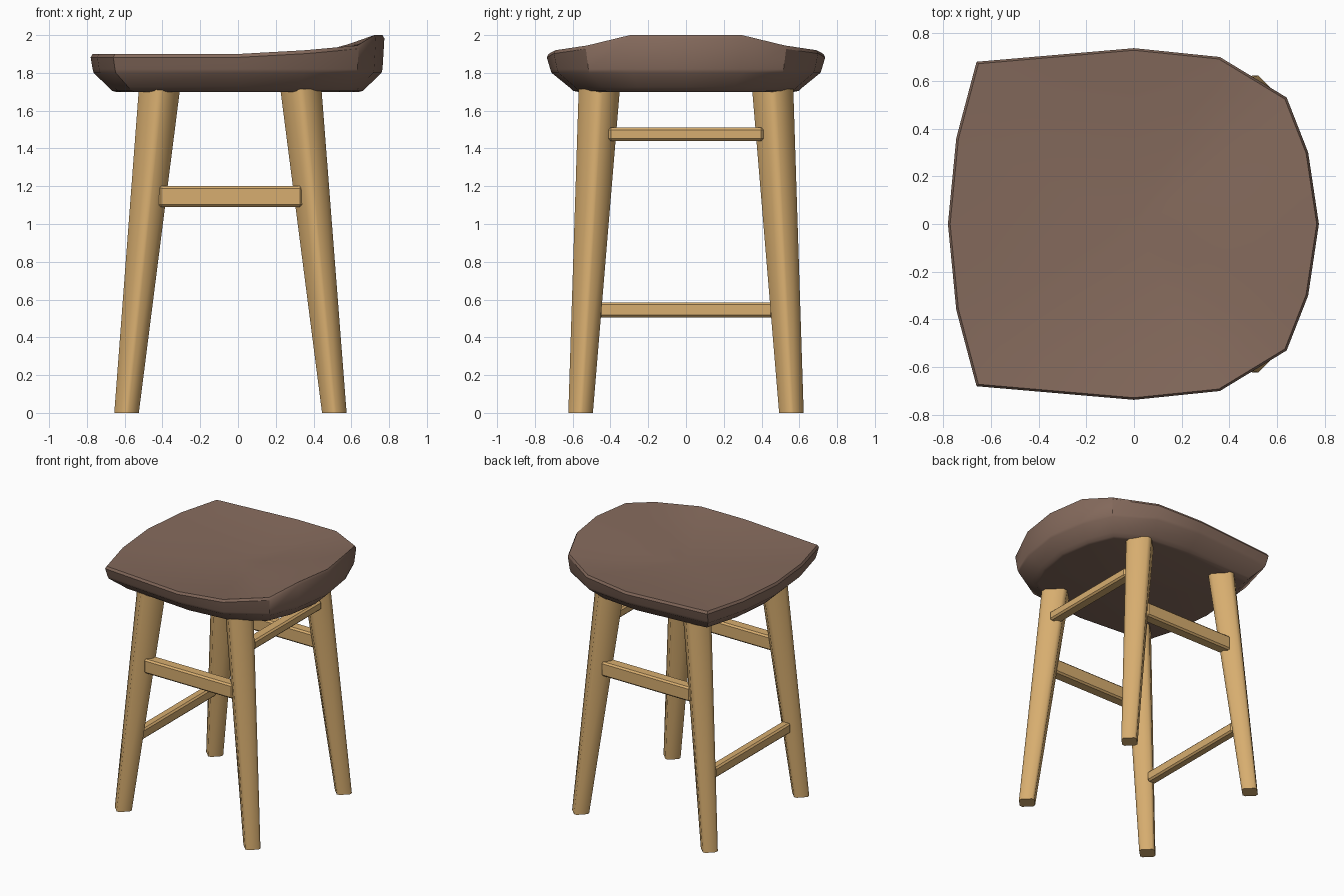
import bpy, bmesh, math
from mathutils import Vector

if "Cube" in bpy.data.objects:
    bpy.data.objects.remove(bpy.data.objects["Cube"])


def material(name, color):
    m = bpy.data.materials.new(name)
    m.diffuse_color = color
    m.use_nodes = True
    m.node_tree.nodes["Principled BSDF"].inputs["Base Color"].default_value = m.diffuse_color
    return m


SEAT = material("dark_leather", (0.235, 0.145, 0.108, 1))
WOOD = material("light_wood", (0.68, 0.42, 0.16, 1))


def loft(name, rings, mat, angle, start=None, end=None):
    """Skin a list of equal-length rings; ends close to a point or an n-gon."""
    bm = bmesh.new()
    rows = [[bm.verts.new(p) for p in r] for r in rings]
    n = len(rows[0])
    for a, b in zip(rows, rows[1:]):
        for i in range(n):
            j = (i + 1) % n
            bm.faces.new((a[i], a[j], b[j], b[i]))
    for row, tip in ((rows[0], start), (rows[-1], end)):
        if tip is None:
            bm.faces.new(row)
        else:
            c = bm.verts.new(tip)
            for i in range(n):
                bm.faces.new((row[i], row[(i + 1) % n], c))
    bmesh.ops.recalc_face_normals(bm, faces=bm.faces)
    me = bpy.data.meshes.new(name)
    bm.to_mesh(me)
    bm.free()
    ob = bpy.data.objects.new(name, me)
    bpy.context.collection.objects.link(ob)
    me.materials.append(mat)
    bpy.ops.object.select_all(action='DESELECT')
    ob.select_set(True)
    bpy.context.view_layer.objects.active = ob
    bpy.ops.object.shade_smooth_by_angle(angle=math.radians(angle))
    return ob


# Seat: half outline with rim height, mirrored across y = 0
half = [(0.775, 0, 2.0), (0.73, 0.30, 2.0), (0.64, 0.53, 1.945), (0.36, 0.70, 1.92),
        (0, 0.737, 1.90), (-0.66, 0.68, 1.90), (-0.745, 0.36, 1.90), (-0.78, 0, 1.90)]
outline = half + [(x, -y, z) for x, y, z in half[-2:0:-1]]

rings = []
# underside and rounded wall: x scale, y scale, height
for sx, sy, z in [(0.83, 0.78, 1.70), (0.855, 0.81, 1.705), (0.88, 0.84, 1.725), (0.98, 0.965, 1.80), (0.987, 0.975, 1.82)]:
    rings.append([(x * sx, y * sy, z) for x, y, _ in outline])
rings.append([(x, y, h - 0.018) for x, y, h in outline])
# dished top
LOW = 1.86
for f in (0.988, 0.8, 0.6, 0.4, 0.2):
    rings.append([(x * f, y * f, LOW + (h - LOW) * min(1, (f / 0.988) ** 2)) for x, y, h in outline])
loft("seat", rings, SEAT, 35, start=(0, 0, 1.70), end=(0, 0, LOW))


# Tapered legs: diamond section with chamfered corners
def section(cx, cy, z, r):
    c = r * 0.17
    pts = [(r, -c), (r, c), (c, r), (-c, r), (-r, c), (-r, -c), (-c, -r), (c, -r)]
    return [(cx + x, cy + y, z) for x, y in pts]


for side, foot_x, top_x in (("left", -0.59, -0.416), ("right", 0.51, 0.333)):
    for end, s in (("front", -1), ("back", 1)):
        loft(f"{end}_{side}_leg",
             [section(foot_x, s * 0.558, 0, 0.065), section(top_x, s * 0.459, 1.715, 0.109)],
             WOOD, 50)


# Rails: softened bars
def rail(name, lo, hi):
    lo, hi = Vector(lo), Vector(hi)
    bm = bmesh.new()
    bmesh.ops.create_cube(bm, size=1)
    for v in bm.verts:
        v.co = Vector([(lo[i] + hi[i]) / 2 + v.co[i] * (hi[i] - lo[i]) for i in range(3)])
    bmesh.ops.bevel(bm, geom=bm.edges[:], offset=0.012, segments=1, affect='EDGES')
    me = bpy.data.meshes.new(name)
    bm.to_mesh(me)
    bm.free()
    me.materials.append(WOOD)
    bpy.context.collection.objects.link(bpy.data.objects.new(name, me))


rail("front_rail", (-0.42, -0.555, 1.09), (0.34, -0.465, 1.20))
rail("back_rail", (-0.42, 0.465, 1.09), (0.34, 0.555, 1.20))
rail("upper_right_rail", (0.345, -0.41, 1.44), (0.43, 0.41, 1.51))
rail("lower_left_rail", (-0.575, -0.46, 0.505), (-0.505, 0.46, 0.585))
